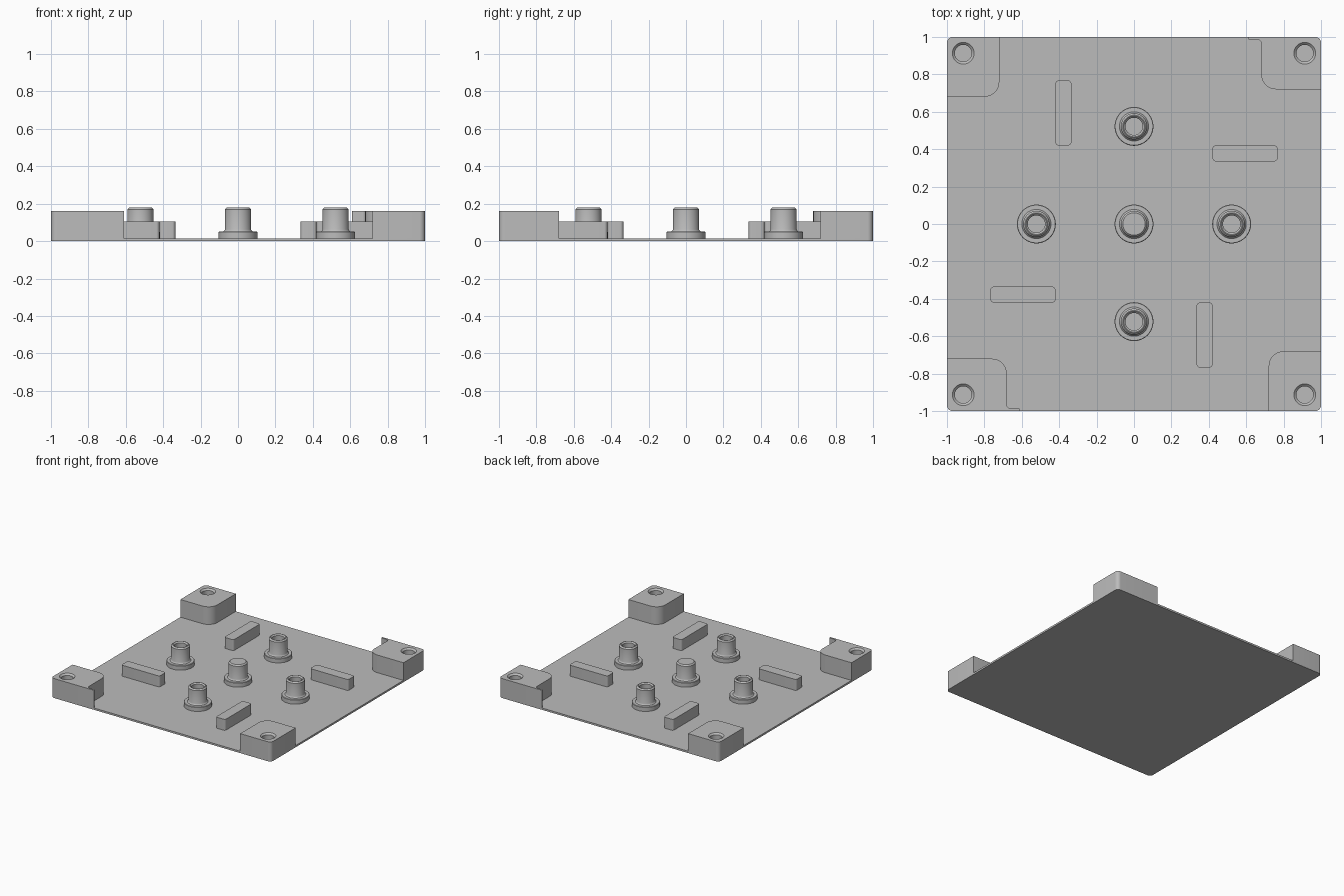
import bpy, bmesh, math
from mathutils import Vector, Matrix

cube = bpy.data.objects.get("Cube")
if cube:
    bpy.data.objects.remove(cube, do_unlink=True)

grey = bpy.data.materials.new("matte_grey")
grey.use_nodes = True
colour = (0.5, 0.5, 0.5, 1)
grey.diffuse_color = colour
grey.node_tree.nodes["Principled BSDF"].inputs["Base Color"].default_value = colour

PLATE_TOP = 0.015
BLOCK_TOP = 0.16
BAR_TOP = 0.105


def make_object(name, bm, matrix=Matrix()):
    """Turn a bmesh into a finished, edge-preserving smooth object."""
    bm.transform(matrix)
    bmesh.ops.recalc_face_normals(bm, faces=bm.faces)
    mesh = bpy.data.meshes.new(name)
    bm.to_mesh(mesh)
    bm.free()
    mesh.materials.append(grey)
    obj = bpy.data.objects.new(name, mesh)
    bpy.context.collection.objects.link(obj)
    smooth(obj)
    return obj


def smooth(obj):
    bpy.ops.object.select_all(action="DESELECT")
    obj.select_set(True)
    bpy.context.view_layer.objects.active = obj
    bpy.ops.object.shade_smooth_by_angle(angle=math.radians(30))


def rounded(corners, steps=8):
    """Outline from (x, y, radius) corners, each replaced by a fillet arc."""
    points = []
    for i, (x, y, r) in enumerate(corners):
        p = Vector((x, y, 0))
        if r == 0:
            points.append(p)
            continue
        before = Vector((*corners[i - 1][:2], 0))
        after = Vector((*corners[(i + 1) % len(corners)][:2], 0))
        u, v = (before - p).normalized(), (after - p).normalized()
        half = u.angle(v) / 2
        centre = p + (u + v).normalized() * r / math.sin(half)
        start = (p + u * r / math.tan(half) - centre).normalized()
        end = (p + v * r / math.tan(half) - centre).normalized()
        points += [centre + start.slerp(end, k / steps) * r for k in range(steps + 1)]
    return points


def prism(name, corners, bottom, top, matrix=Matrix()):
    bm = bmesh.new()
    face = bm.faces.new([bm.verts.new((p.x, p.y, bottom)) for p in rounded(corners)])
    grown = bmesh.ops.extrude_face_region(bm, geom=[face], use_keep_orig=True)
    verts = [g for g in grown["geom"] if isinstance(g, bmesh.types.BMVert)]
    bmesh.ops.translate(bm, verts=verts, vec=(0, 0, top - bottom))
    return make_object(name, bm, matrix)


def lathe(name, profile, x, y, steps=40):
    bm = bmesh.new()
    verts = [bm.verts.new((r, 0, z)) for r, z in profile]
    edges = [bm.edges.new(pair) for pair in zip(verts, verts[1:])]
    bmesh.ops.spin(bm, geom=verts + edges, cent=(0, 0, 0), axis=(0, 0, 1),
                   angle=math.tau, steps=steps)
    bmesh.ops.remove_doubles(bm, verts=bm.verts, dist=0.0001)
    return make_object(name, bm, Matrix.Translation((x, y, 0)))


def drill(block, x, y):
    """Cut a blind, countersunk hole into the top of a block."""
    cutter = lathe("hole_cutter", [(0, 0.10), (0.045, 0.10), (0.045, 0.147),
                                   (0.058, BLOCK_TOP), (0.058, 0.2), (0, 0.2)], x, y)
    cutter.hide_render = True
    cut = block.modifiers.new("hole", "BOOLEAN")
    cut.operation = "DIFFERENCE"
    cut.solver = "EXACT"
    cut.object = cutter
    bpy.ops.object.select_all(action="DESELECT")
    block.select_set(True)
    bpy.context.view_layer.objects.active = block
    bpy.ops.object.modifier_apply(modifier=cut.name)
    bpy.data.objects.remove(cutter, do_unlink=True)
    smooth(block)


# Thin base plate
prism("base_plate", [(-1, -1, 0.03), (1, -1, 0.03), (1, 1, 0.03), (-1, 1, 0.03)],
      0, PLATE_TOP)

# Corner blocks: one pair plain, one pair with a thin lip along the edge
plain = [(0.72, -1, 0), (1, -1, 0.03), (1, -0.68, 0), (0.72, -0.68, 0.08)]
lipped = [(1, 0.72, 0), (1, 1, 0.03), (0.61, 1, 0), (0.61, 0.985, 0.008),
          (0.68, 0.985, 0.018), (0.68, 0.72, 0.08)]
for outline, side, names in ((plain, -1, ("front_left_block", "back_right_block")),
                             (lipped, 1, ("back_left_block", "front_right_block"))):
    for sign, name in zip((1, -1), names):
        turn = Matrix.Rotation(0 if sign == 1 else math.pi, 4, "Z")
        block = prism(name, outline, PLATE_TOP, BLOCK_TOP, turn)
        drill(block, 0.913 * sign, 0.913 * side * sign)

# Four bars in a pinwheel
bar = [(0.42, 0.335, 0.017), (0.767, 0.335, 0.017),
       (0.767, 0.42, 0.017), (0.42, 0.42, 0.017)]
for i in range(4):
    prism(f"bar_{i + 1}", bar, PLATE_TOP, BAR_TOP, Matrix.Rotation(i * math.pi / 2, 4, "Z"))

# Flanged posts: a solid one in the middle, hollow ones around it
stem = [(0, PLATE_TOP), (0.104, PLATE_TOP), (0.104, 0.048), (0.101, 0.051),
        (0.078, 0.051), (0.072, 0.057), (0.07, 0.062), (0.07, 0.17), (0.06, 0.18)]
lathe("centre_post", stem + [(0, 0.18)], 0, 0)
socket = [(0.056, 0.18), (0.046, 0.17), (0.046, 0.12), (0, 0.12)]
for i in range(4):
    a = i * math.pi / 2
    lathe(f"hollow_post_{i + 1}", stem + socket, 0.522 * math.cos(a), 0.522 * math.sin(a))
